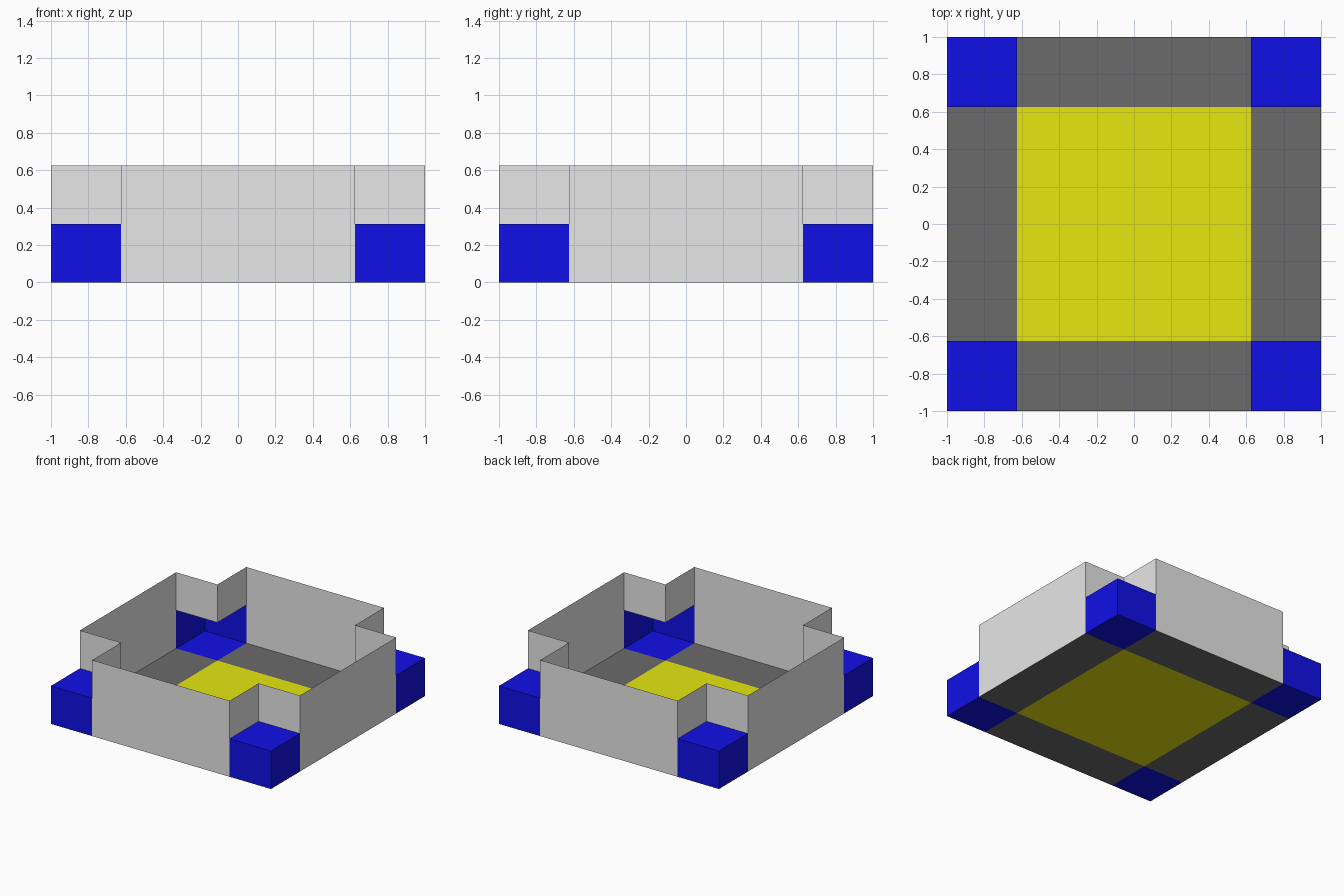
import bpy
import bmesh
from mathutils import Matrix, Vector

cube = bpy.data.objects.get("Cube")
if cube:
    bpy.data.objects.remove(cube)

OUT = 1.0       # outer half width
INN = 0.625     # inner half width
TOP = 0.625     # wall height
MID = TOP / 2   # corner block height


def material(name, rgb):
    m = bpy.data.materials.new(name)
    m.use_nodes = True
    color = (*rgb, 1.0)
    m.diffuse_color = color
    m.node_tree.nodes["Principled BSDF"].inputs["Base Color"].default_value = color
    return m


light_grey = material("light grey", (0.8, 0.8, 0.8))
dark_grey = material("dark grey", (0.147, 0.147, 0.147))
yellow = material("yellow", (0.8, 0.8, 0.005))
blue = material("blue", (0.005, 0.005, 0.8))


def sheet(name, mat, panels, quarter=0):
    """Thin panels, each an origin and two edge vectors, turned by quarter turns."""
    turn = Matrix.Rotation(quarter * 1.5707963, 3, "Z")
    bm = bmesh.new()
    for origin, u, v in panels:
        o, u, v = Vector(origin), Vector(u), Vector(v)
        bm.faces.new([bm.verts.new(turn @ p) for p in (o, o + u, o + u + v, o + v)])
    bmesh.ops.remove_doubles(bm, verts=bm.verts, dist=0.0001)
    mesh = bpy.data.meshes.new(name)
    bm.to_mesh(mesh)
    bm.free()
    mesh.materials.append(mat)
    obj = bpy.data.objects.new(name, mesh)
    bpy.context.collection.objects.link(obj)
    return obj


W = OUT - INN
X, Y, Z = Vector((1, 0, 0)), Vector((0, 1, 0)), Vector((0, 0, 1))

# Centre of the floor
sheet("floor_centre", yellow, [((-INN, -INN, 0), X * 2 * INN, Y * 2 * INN)])

for i, (side, corner) in enumerate((("front", "front_left"), ("left", "back_left"),
                                    ("back", "back_right"), ("right", "front_right"))):
    # Floor border and the tall outer wall of one side
    sheet(side + "_floor", dark_grey, [((-INN, -OUT, 0), X * 2 * INN, Y * W)], i)
    sheet(side + "_wall", light_grey, [((-INN, -OUT, 0), X * 2 * INN, Z * TOP)], i)
    # Hollow corner block, open towards the inside
    sheet(corner + "_block", blue, [
        ((INN, -OUT, 0), X * W, Y * W),
        ((INN, -OUT, MID), X * W, Y * W),
        ((INN, -OUT, 0), X * W, Z * MID),
        ((OUT, -OUT, 0), Y * W, Z * MID)], i)
    # Notched upper walls above the corner block
    sheet(corner + "_notch_wall", light_grey, [
        ((INN, -OUT, MID), Y * W, Z * MID),
        ((INN, -INN, MID), X * W, Z * MID)], i)
